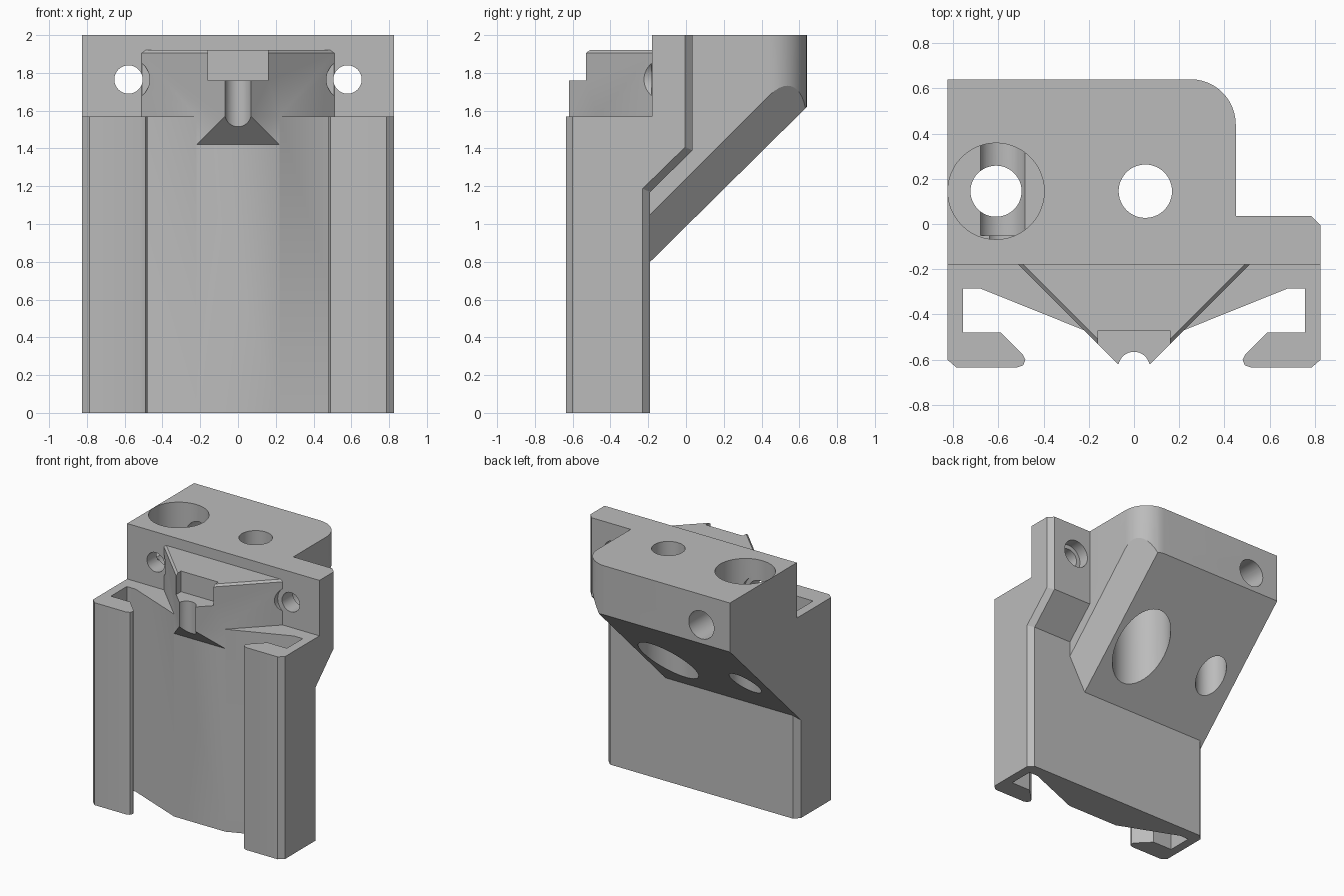
import bpy, bmesh, math
from mathutils import Matrix, Vector

cube = bpy.data.objects.get("Cube")
if cube:
    bpy.data.objects.remove(cube, do_unlink=True)

grey = bpy.data.materials.new("plain grey")
grey.use_nodes = True
grey.diffuse_color = (0.5, 0.5, 0.5, 1)
grey.node_tree.nodes["Principled BSDF"].inputs["Base Color"].default_value = (0.5, 0.5, 0.5, 1)


def finish(bm, name):
    bmesh.ops.recalc_face_normals(bm, faces=bm.faces[:])
    mesh = bpy.data.meshes.new(name)
    bm.to_mesh(mesh)
    bm.free()
    mesh.materials.append(grey)
    obj = bpy.data.objects.new(name, mesh)
    bpy.context.collection.objects.link(obj)
    return obj


def prism(points, lo, hi, axis):
    """Extrude an outline along x (points are y, z) or z (points are x, y)."""
    bm = bmesh.new()
    place = (lambda p, h: (h, *p)) if axis == "x" else (lambda p, h: (*p, h))
    face = bm.faces.new([bm.verts.new(place(p, lo)) for p in points])
    new = bmesh.ops.extrude_face_region(bm, geom=[face])["geom"]
    shift = (hi - lo, 0, 0) if axis == "x" else (0, 0, hi - lo)
    bmesh.ops.translate(bm, vec=shift, verts=[v for v in new if isinstance(v, bmesh.types.BMVert)])
    bmesh.ops.recalc_face_normals(bm, faces=bm.faces[:])
    return bm


def bevel(bm, rule, size, segments=1):
    edges = [e for e in bm.edges if rule(*(v.co for v in e.verts))]
    bmesh.ops.bevel(bm, geom=edges, offset=size, segments=segments, profile=0.5, affect="EDGES")


def cylinder(name, x, other, radius, lo, hi, axis="z"):
    """Cylinder along z at (x, y) or along y at (x, z)."""
    bm = bmesh.new()
    bmesh.ops.create_cone(bm, cap_ends=True, segments=48, radius1=radius, radius2=radius, depth=hi - lo)
    mid = (lo + hi) / 2
    if axis == "y":
        bmesh.ops.rotate(bm, matrix=Matrix.Rotation(math.pi / 2, 3, "X"), verts=bm.verts[:])
    centre = (x, mid, other) if axis == "y" else (x, other, mid)
    bmesh.ops.translate(bm, vec=centre, verts=bm.verts[:])
    return finish(bm, name)


def combine(target, tool, operation):
    tool.hide_render = True
    mod = target.modifiers.new(tool.name, "BOOLEAN")
    mod.operation, mod.solver, mod.object = operation, "EXACT", tool
    bpy.context.view_layer.objects.active = target
    bpy.ops.object.modifier_apply(modifier=mod.name)
    bpy.data.objects.remove(tool, do_unlink=True)


# Back plate, stepping out to the upper wing
W = 0.825
plate = [(-0.24, 0), (-0.19, 0), (-0.19, 1.17), (0.035, 1.39), (0.035, 2),
         (-0.18, 2), (-0.18, 1.57), (-0.24, 1.57)]
bm = prism(plate, -W, W, "x")
bevel(bm, lambda a, b: abs(a.x - b.x) < 0.01 and a.y > -0.2 and b.y > -0.2
      and abs(a.z - b.z) > 0.1 and max(a.y, b.y) > -0.195
      and not (a.y < -0.17 and b.z > 1.5), 0.04)
bracket = finish(bm, "rail_bracket")

# Front rail: two hooked sides and a raised centre
half = [(0.22, -0.47), (0.68, -0.285), (0.755, -0.285), (0.755, -0.48), (0.59, -0.48),
        (0.49, -0.58), (0.48, -0.6), (0.49, -0.625), (0.52, -0.635), (0.785, -0.635),
        (W, -0.6), (W, -0.235)]
rail = half + [(-x, y) for x, y in reversed(half)]
combine(bracket, finish(prism(rail, 0, 1.57, "z"), "hooked_rail"), "UNION")

# Rear block: sloped underside, rounded corner, chamfered lower edge
block = [(-0.23, 0.76), (0.64, 1.62), (0.64, 2), (-0.17, 2), (-0.17, 1.5), (-0.23, 1.5)]
bm = prism(block, -W, 0.45, "x")
bevel(bm, lambda a, b: min(a.x, b.x) > 0.4 and min(a.y, b.y) > 0.6, 0.2, 12)
cut = bmesh.ops.bisect_plane(bm, geom=bm.verts[:] + bm.edges[:] + bm.faces[:],
                             plane_co=(0.31, -0.19, 0.8), plane_no=Vector((0.25, 0.14, -0.14)),
                             clear_outer=True)
bmesh.ops.holes_fill(bm, edges=[e for e in bm.edges if e.is_boundary], sides=0)
combine(bracket, finish(bm, "rear_block"), "UNION")

# Wedge mount on the front, with pocket, groove and sloped underside
side = [(0.07, -0.62), (0.51, -0.18), (0.51, -0.1)]
bm = prism(side + [(-x, y) for x, y in reversed(side)], 1.42, 1.92, "z")
bevel(bm, lambda a, b: min(a.z, b.z) > 1.9 and abs(a.x - b.x) > 0.1
      and abs(a.y - b.y) > 0.1, 0.015)
wedge = finish(bm, "wedge_mount")
under = [(-0.47, 1.42), (-0.7, 1.65), (-0.7, 1.2), (-0.47, 1.2)]
combine(wedge, finish(prism(under, -0.5, 0.5, "x"), "underside_cutter"), "DIFFERENCE")
pocket = [(-0.7, 1.76), (-0.47, 1.76), (-0.47, 2.1), (-0.7, 2.1)]
combine(wedge, finish(prism(pocket, -0.16, 0.16, "x"), "pocket_cutter"), "DIFFERENCE")
combine(wedge, cylinder("groove_cutter", 0, -0.635, 0.07, 1.3, 1.9), "DIFFERENCE")
combine(bracket, wedge, "UNION")

# Horizontal screw holes with wider ends
for x in (-0.58, 0.58):
    for radius, lo, hi in ((0.075, -0.8, 0.8), (0.112, -0.8, -0.182), (0.108, -0.05, 0.8)):
        combine(bracket, cylinder("screw_hole", x, 1.765, radius, lo, hi, "y"), "DIFFERENCE")

# Vertical bolt holes, one widened from above and one from below
for x, radius, lo, hi in ((-0.61, 0.113, 0.3, 2.2), (-0.61, 0.213, 1.72, 2.2),
                          (0.05, 0.118, 0.3, 2.2), (0.05, 0.213, 0.3, 1.6)):
    combine(bracket, cylinder("bolt_hole", x, 0.145, radius, lo, hi), "DIFFERENCE")

# Smooth the bores, keep the corners crisp
bpy.ops.object.select_all(action="DESELECT")
bracket.select_set(True)
bpy.context.view_layer.objects.active = bracket
bpy.ops.object.shade_smooth_by_angle(angle=math.radians(25))
